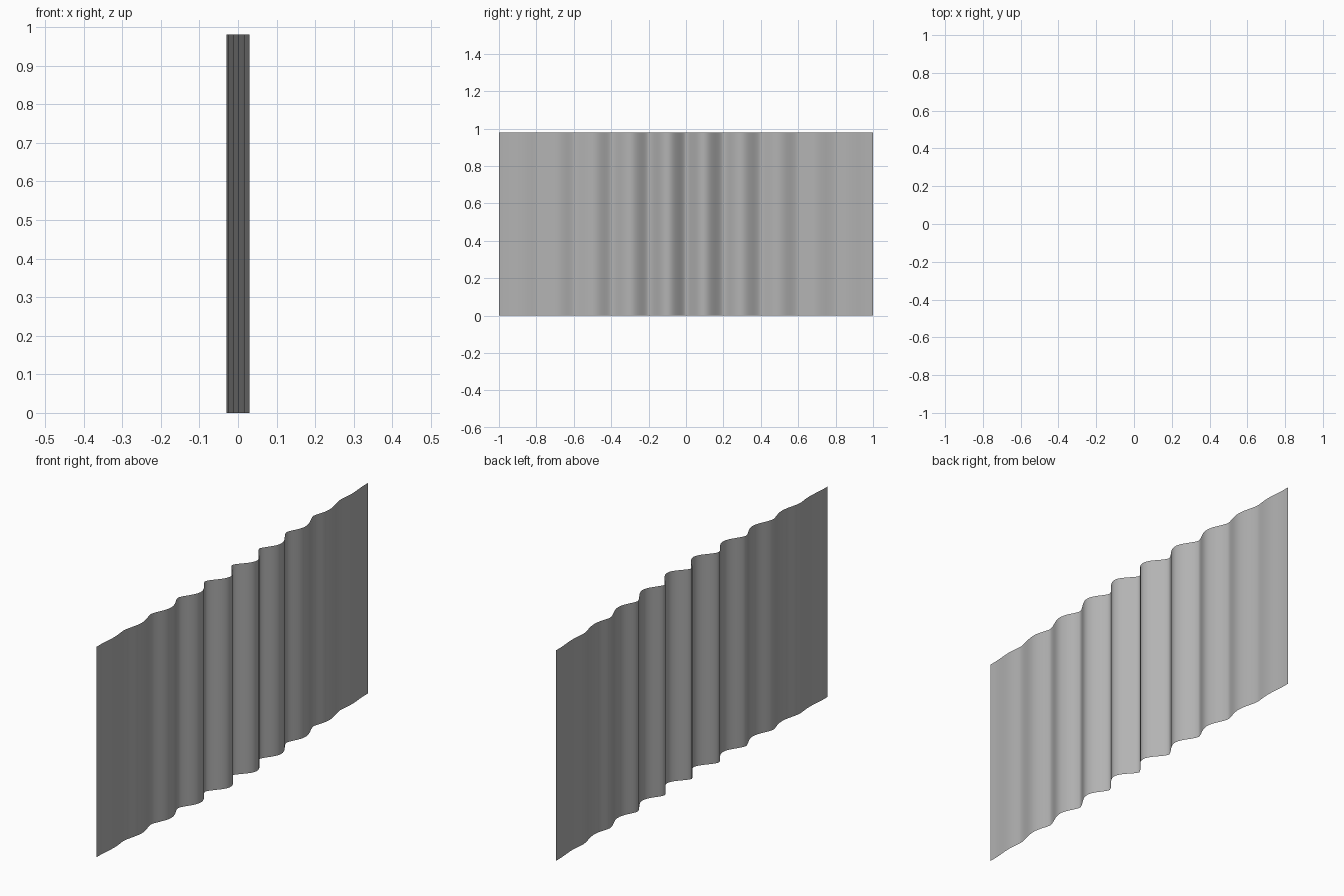
import bpy, bmesh, math

if "Cube" in bpy.data.objects:
    bpy.data.objects.remove(bpy.data.objects["Cube"])

HEIGHT = 0.98
SEGMENTS = 240


def pleat_x(y):
    # rounded pleats, 0.2 apart, fading linearly toward both side edges
    fade = max(0.0, 1 - abs(y) / 0.97)
    return -0.03 + 0.067 * fade * abs(math.sin(5 * math.pi * y)) ** 1.5


# wavy profile along y
bm = bmesh.new()
ys = [-1 + 2 * i / SEGMENTS for i in range(SEGMENTS + 1)]
verts = [bm.verts.new((pleat_x(y), y, 0)) for y in ys]
edges = [bm.edges.new(pair) for pair in zip(verts, verts[1:])]

# raise the profile into a thin cloth sheet
result = bmesh.ops.extrude_edge_only(bm, edges=edges)
top = [g for g in result["geom"] if isinstance(g, bmesh.types.BMVert)]
bmesh.ops.translate(bm, verts=top, vec=(0, 0, HEIGHT))

# make the faces point to +x with smooth shading
bm.normal_update()
if sum(f.normal.x for f in bm.faces) < 0:
    bmesh.ops.reverse_faces(bm, faces=bm.faces[:])
for f in bm.faces:
    f.smooth = True

mesh = bpy.data.meshes.new("curtain")
bm.to_mesh(mesh)
bm.free()
curtain = bpy.data.objects.new("curtain", mesh)
bpy.context.collection.objects.link(curtain)

# darker grey cloth
cloth = bpy.data.materials.new("grey_cloth")
cloth.diffuse_color = (0.45, 0.45, 0.45, 1)
cloth.use_nodes = True
cloth.node_tree.nodes["Principled BSDF"].inputs["Base Color"].default_value = cloth.diffuse_color
mesh.materials.append(cloth)
